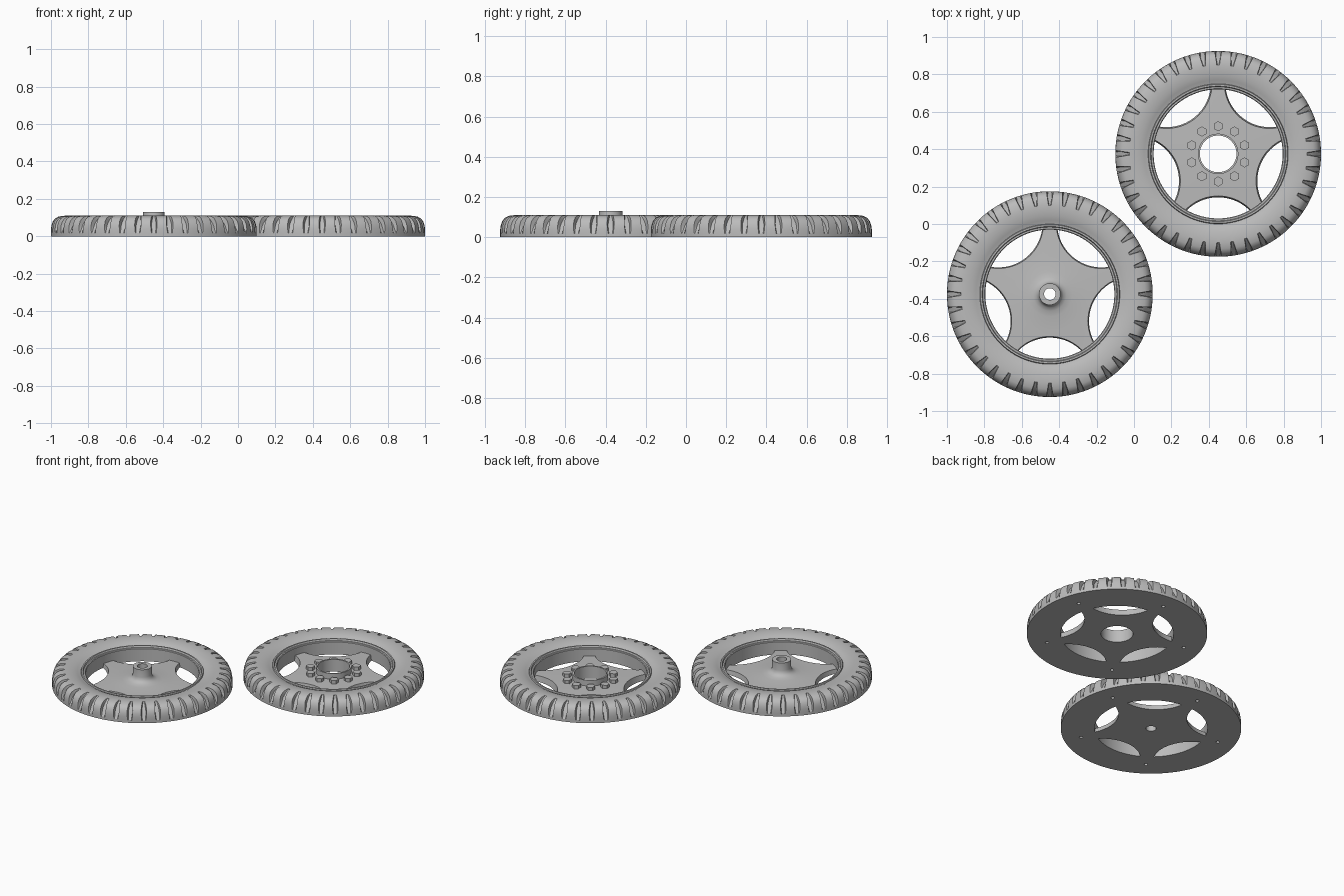
import bpy, bmesh
from math import sin, cos, pi, radians
from mathutils import Vector, Matrix

cube = bpy.data.objects.get("Cube")
if cube:
    bpy.data.objects.remove(cube, do_unlink=True)

grey = bpy.data.materials.new("plain grey")
grey.use_nodes = True
grey.diffuse_color = (0.5, 0.5, 0.5, 1)
grey.node_tree.nodes["Principled BSDF"].inputs["Base Color"].default_value = (0.5, 0.5, 0.5, 1)

LUGS = 40
ARM_ANGLES = [radians(90 + 72 * i) for i in range(5)]
GAP_ANGLES = [a + pi / 5 for a in ARM_ANGLES]


def finish(name, bm, place):
    bmesh.ops.recalc_face_normals(bm, faces=bm.faces)
    mesh = bpy.data.meshes.new(name)
    bm.to_mesh(mesh)
    bm.free()
    mesh.materials.append(grey)
    obj = bpy.data.objects.new(name, mesh)
    bpy.context.collection.objects.link(obj)
    obj.location = place
    return obj


def smooth(obj, degrees=30):
    bpy.ops.object.select_all(action="DESELECT")
    bpy.context.view_layer.objects.active = obj
    obj.select_set(True)
    bpy.ops.object.shade_smooth_by_angle(angle=radians(degrees))


def skin_rings(bm, rings):
    """Join a closed series of closed rings with quads."""
    count = len(rings[0])
    for a, b in zip(rings, rings[1:] + rings[:1]):
        for i in range(count):
            j = (i + 1) % count
            bm.faces.new((a[i], a[j], b[j], b[i]))


def revolve(name, profile, place, steps=96):
    bm = bmesh.new()
    rings = [[bm.verts.new((r * cos(2 * pi * i / steps), r * sin(2 * pi * i / steps), z))
              for i in range(steps)] for r, z in profile]
    skin_rings(bm, rings)
    return finish(name, bm, place)


def add_pegs(bm, angles, distance, r1, r2, z1, z2, sides):
    for a in angles:
        spot = Matrix.Translation((distance * cos(a), distance * sin(a), (z1 + z2) / 2))
        bmesh.ops.create_cone(bm, cap_ends=True, segments=sides, radius1=r1, radius2=r2,
                              depth=z2 - z1, matrix=spot)


def cut(obj, bm, place):
    """Subtract the given solids and bake the result."""
    cutter = finish("cutter", bm, place)
    cutter.hide_render = True
    mod = obj.modifiers.new("cut", "BOOLEAN")
    mod.operation = "DIFFERENCE"
    mod.solver = "EXACT"
    mod.object = cutter
    bpy.ops.object.select_all(action="DESELECT")
    bpy.context.view_layer.objects.active = obj
    obj.select_set(True)
    bpy.ops.object.modifier_apply(modifier=mod.name)
    bpy.data.objects.remove(cutter, do_unlink=True)


def tyre(name, place):
    # radius, height, groove depth, groove half width (share of a lug)
    section = [(.37, 0, 0, .1), (.55, 0, 0, .1), (.55, .018, 0, .1), (.55, .04, .013, .13),
               (.547, .06, .02, .15), (.54, .08, .024, .15), (.527, .096, .024, .13),
               (.508, .106, .016, .1), (.475, .11, 0, .05), (.45, .11, 0, .05),
               (.42, .106, 0, .05), (.395, .099, 0, .05), (.38, .092, 0, .05), (.37, .09, 0, .05)]
    core = Vector((.46, .03))
    bm = bmesh.new()
    rings = []
    for r, z, depth, half in section:
        top = Vector((r, z))
        floor = top + (core - top).normalized() * depth
        ring = []
        for lug in range(LUGS):
            columns = [(-.5, top), (-.3, top), (-half - .05, top), (-half, floor),
                       (half, floor), (half + .05, top), (.3, top)]
            for share, p in columns:
                a = 2 * pi * (lug + share) / LUGS
                ring.append(bm.verts.new((p.x * cos(a), p.x * sin(a), p.y)))
        rings.append(ring)
    skin_rings(bm, rings)
    obj = finish(name, bm, place)
    # alignment sockets in the flat underside
    pins = bmesh.new()
    add_pegs(pins, ARM_ANGLES, .44, .011, .011, -.02, .04, 16)
    cut(obj, pins, place)
    smooth(obj)


def wheel(side, place, hub):
    tyre(side + "_tyre", place)
    # stepped rim lip and inner wall
    smooth(revolve(side + "_rim", [(.345, 0), (.375, 0), (.375, .09), (.371, .098), (.362, .098),
                                   (.358, .088), (.349, .088), (.345, .084)], place))
    # five-armed disc with tapered openings
    disc = revolve(side + "_star_disc", hub, place)
    gaps = bmesh.new()
    add_pegs(gaps, GAP_ANGLES, .47, .234, .25, -.02, .07, 96)
    cut(disc, gaps, place)
    smooth(disc)


left_place = Vector((.45, .375, 0))
right_place = Vector((-.45, -.375, 0))

# wheel with an open centre and a ring of bolts
wheel("left", left_place, [(.098, 0), (.36, 0), (.36, .036), (.2, .042), (.108, .044),
                           (.108, .082), (.098, .082)])
bolts = bmesh.new()
add_pegs(bolts, [radians(90 + 36 * i) for i in range(10)], .148, .027, .027, .03, .065, 6)
finish("left_hub_bolts", bolts, left_place)

# wheel with a flared axle tube
wheel("right", right_place, [(.031, 0), (.36, 0), (.36, .027), (.2, .034), (.12, .039), (.09, .044),
                             (.072, .052), (.062, .064), (.058, .08), (.058, .13), (.031, .13)])
